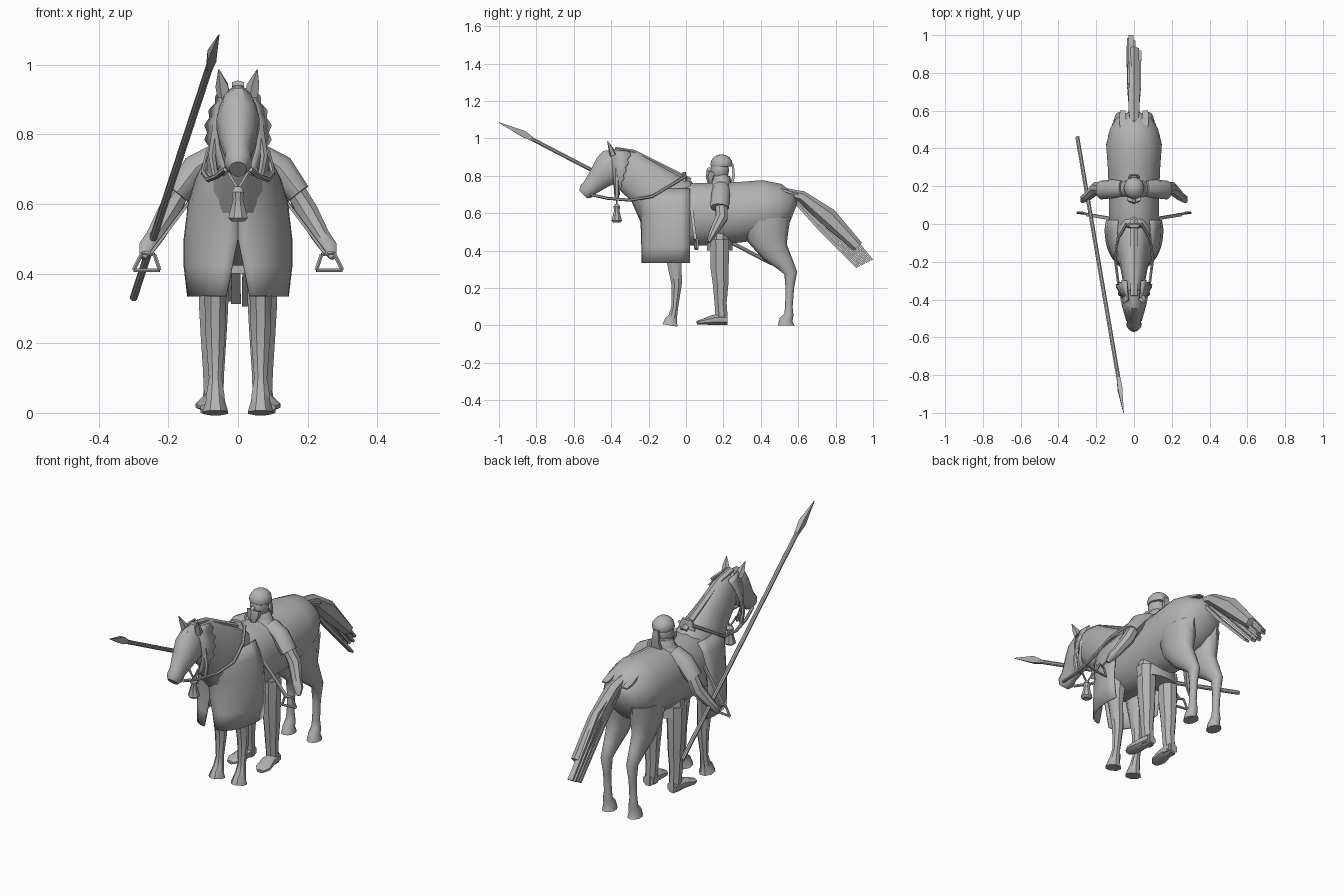
import bpy, bmesh, math, random
from mathutils import Vector

random.seed(4)
if "Cube" in bpy.data.objects:
    bpy.data.objects.remove(bpy.data.objects["Cube"], do_unlink=True)

stone_grey = bpy.data.materials.new("stone_grey")
stone_grey.use_nodes = True
stone_grey.diffuse_color = (.45, .45, .45, 1)
shader = stone_grey.node_tree.nodes["Principled BSDF"]
shader.inputs["Base Color"].default_value = stone_grey.diffuse_color


def finish(name, bm, angle=40):
    """Turn a bmesh into a named, coloured object with sharp edges kept."""
    bmesh.ops.recalc_face_normals(bm, faces=bm.faces[:])
    mesh = bpy.data.meshes.new(name)
    bm.to_mesh(mesh)
    bm.free()
    mesh.materials.append(stone_grey)
    obj = bpy.data.objects.new(name, mesh)
    bpy.context.collection.objects.link(obj)
    bpy.ops.object.select_all(action='DESELECT')
    obj.select_set(True)
    bpy.context.view_layer.objects.active = obj
    bpy.ops.object.shade_smooth_by_angle(angle=math.radians(angle))
    return obj


def loft(name, rings, sides=10, angle=40, turn=.5):
    """Skin elliptical rings (x, y, z, half width, half depth) along a path."""
    bm = bmesh.new()
    centres = [Vector(ring[:3]) for ring in rings]
    loops = []
    for i, ring in enumerate(rings):
        before = centres[max(i - 1, 0)]
        after = centres[min(i + 1, len(rings) - 1)]
        tangent = (after - before).normalized()
        reference = Vector((1, 0, 0)) if abs(tangent.x) < .9 else Vector((0, 0, 1))
        side = (reference - tangent * reference.dot(tangent)).normalized()
        up = side.cross(tangent)
        loop = []
        for k in range(sides):
            a = math.tau * (k + turn) / sides
            offset = side * math.cos(a) * ring[3] + up * math.sin(a) * ring[-1]
            loop.append(bm.verts.new(centres[i] + offset))
        loops.append(loop)
    for lower, upper in zip(loops, loops[1:]):
        for k in range(sides):
            n = (k + 1) % sides
            bm.faces.new((lower[k], lower[n], upper[n], upper[k]))
    bm.faces.new(loops[0])
    bm.faces.new(loops[-1])
    return finish(name, bm, angle)


def at(x, rows):
    """Place (y, z, half width, half depth) rows in one lengthwise plane."""
    return [(x, *row) for row in rows]


def pair(name, rings, **options):
    for label, sign in (("left", 1), ("right", -1)):
        mirrored = [(sign * ring[0], *ring[1:]) for ring in rings]
        loft(label + "_" + name, mirrored, **options)


def tube(points, radius):
    return [(*point, radius, radius) for point in points]


def sheet(name, rows, thickness):
    """Build a thin surface from a grid of points."""
    bm = bmesh.new()
    grid = [[bm.verts.new(point) for point in row] for row in rows]
    for low, high in zip(grid, grid[1:]):
        for k in range(len(low) - 1):
            bm.faces.new((low[k], low[k + 1], high[k + 1], high[k]))
    obj = finish(name, bm)
    solid = obj.modifiers.new("thickness", 'SOLIDIFY')
    solid.thickness = thickness
    solid.offset = 0


def dome(name, centre, size, bottom=-1):
    """Ellipsoid, optionally cut flat below a local height."""
    bm = bmesh.new()
    bmesh.ops.create_uvsphere(bm, u_segments=12, v_segments=8, radius=1)
    for v in bm.verts:
        v.co.z = max(v.co.z, bottom)
        v.co = Vector(centre) + v.co * Vector(size)
    finish(name, bm)


# Horse body, neck and head
loft("horse_body", at(0, [
    (-.2, .6, .07, .11), (-.1, .59, .13, .17), (.1, .595, .135, .17),
    (.28, .605, .14, .165), (.42, .62, .15, .16), (.5, .62, .13, .14),
    (.55, .61, .1, .1), (.575, .6, .05, .06)]), sides=16, angle=60)
loft("horse_neck", at(0, [
    (-.02, .57, .1, .17), (-.1, .645, .11, .18), (-.21, .76, .075, .125),
    (-.32, .84, .055, .11), (-.38, .88, .04, .07)]), sides=14, angle=60)
loft("horse_head", at(0, [
    (-.34, .9, .035, .06), (-.38, .86, .055, .1), (-.42, .83, .064, .09),
    (-.46, .79, .055, .068), (-.51, .74, .038, .048), (-.535, .715, .04, .045),
    (-.55, .7, .025, .03)]), sides=12)
loft("mane_crest", at(0, [
    (-.38, .945, .02, .01), (-.28, .92, .02, .02), (-.13, .845, .02, .02),
    (.02, .77, .02, .02)]), sides=6)
pair("ear", [(.04, -.39, .91, .02, .02), (.045, -.4, .94, .02, .015),
             (.055, -.42, .985, .002, .002)], sides=5)

# Horse legs
pair("front_leg", at(.065, [
    (-.07, .5, .05, .07), (-.065, .36, .035, .045), (-.05, .22, .03, .03),
    (-.06, .1, .02, .02), (-.07, .05, .028, .025), (-.08, .03, .03, .035),
    (-.085, 0, .04, .045)]), sides=8)
pair("hind_leg", at(.075, [
    (.43, .57, .065, .13), (.44, .47, .06, .11), (.475, .395, .045, .075),
    (.525, .335, .035, .05), (.56, .28, .028, .035), (.555, .2, .02, .023),
    (.55, .1, .02, .02), (.55, .06, .025, .025), (.535, .03, .03, .035),
    (.535, 0, .035, .045)]), sides=10, angle=60)

# Tail made of a core and loose locks
loft("tail_core", at(0, [
    (.5, .72, .02, .02), (.62, .69, .035, .03), (.76, .58, .035, .05),
    (.92, .42, .03, .03)]), sides=6)
for i in range(7):
    t = i / 6
    x = random.uniform(-.03, .03)
    loft("tail_lock", [
        (x / 2, .53, .72, .01, .01), (x, .77 - t * .06, .62 - t * .1, .015, .012),
        (x, .995 - t * .08, .35 - t * .04, .02, .008)], sides=4)

# Draped chest cloth with a slit at the front
cloth = []
for z, width, front in ((.335, .142, .235), (.42, .152, .235), (.5, .152, .237),
                        (.6, .14, .242), (.67, .12, .262), (.73, .09, .25)):
    gap = max(0, (.5 - z) * .2)
    half = []
    for k in range(9):
        a = math.pi / 2 * k / 8
        half.append((gap + (width - gap) * math.sin(a) ** .95,
                     -.03 - (front - .03) * math.cos(a) ** .95, z))
    half.append((width * .95, .02, z))
    cloth.append(half)
for label, sign in (("left", 1), ("right", -1)):
    sheet(label + "_chest_cloth", [[(sign * x, y, z) for x, y, z in row]
                                   for row in cloth], .008)

# Scalloped hood edge behind the cheeks, with bridle straps and reins
for label, sign in (("left", 1), ("right", -1)):
    inner, outer = [], []
    for k in range(13):
        t = k / 12
        flare = math.sin(math.pi * t)
        wave = .01 * (k % 2)
        z = .94 - .25 * t
        inner.append((sign * (.03 + .03 * flare), -.4 + .02 * t, z))
        outer.append((sign * (.04 + .045 * flare + wave), -.3 - .07 * t + wave, z - .01))
    sheet(label + "_hood_edge", [inner, outer], .008)
pair("cheek_strap", tube([(.06, -.37, .84), (.075, -.37, .74), (.065, -.37, .68),
                          (.04, -.37, .71)], .012), sides=6)
pair("tassel_cord", tube([(.04, -.37, .71), (.001, -.37, .645)], .005), sides=4)
loft("tassel", at(0, [
    (-.37, .65, .01, .01), (-.37, .635, .02, .02), (-.37, .615, .015, .015),
    (-.37, .56, .03, .03), (-.37, .55, .02, .02)]), sides=8)
pair("rein", tube([(.035, -.51, .7), (.06, -.42, .68), (.085, -.3, .67),
                   (.1, -.18, .69), (.085, -.08, .75), (.04, 0, .8)], .008), sides=6)

# Saddle horn and crupper flaps
loft("saddle_pommel", at(0, [
    (-.01, .74, .06, .02), (-.01, .79, .045, .015), (-.01, .82, .03, .01)]), sides=8)
pair("crupper_flap", at(.06, [
    (.5, .73, .02, .01), (.56, .71, .025, .008), (.6, .7, .02, .005)]), sides=4)

# Stirrups hanging out to the sides
pair("stirrup_strap", [(.13, .03, .62, .006, .012), (.25, .05, .46, .006, .012)], sides=4)
frame = [(.24, .05, .455), (.225, .05, .41), (.3, .06, .41), (.275, .06, .46)]
for start, end in zip(frame, frame[1:] + frame[:1]):
    pair("stirrup_bar", tube([start, end], .006), sides=6)

# Rider legs, boots and tunic
pair("rider_leg", at(.07, [
    (.18, .46, .05, .055), (.18, .3, .045, .052), (.185, .22, .04, .045),
    (.185, .12, .033, .035), (.19, .05, .03, .035), (.19, .01, .03, .035)]), sides=8)
pair("rider_boot", [(.07, .22, .03, .03, .03), (.075, .15, .03, .035, .03),
                    (.085, .09, .02, .04, .016), (.09, .06, .015, .02, .01)], sides=8)
loft("tunic_skirt", at(0, [
    (.18, .55, .1, .07), (.18, .46, .11, .07), (.18, .4, .12, .07)]), sides=12)
loft("rider_torso", at(0, [
    (.18, .5, .09, .06), (.18, .66, .1, .06), (.185, .73, .1, .06),
    (.19, .77, .06, .05), (.19, .82, .03, .03)]), sides=12)

# Rider arms
pair("sleeve", [(.06, .19, .74, .035, .045), (.12, .185, .7, .045, .05),
                (.175, .18, .63, .035, .05)], sides=10)
pair("forearm", [(.165, .19, .64, .03, .035), (.2, .19, .575, .033, .035),
                 (.24, .15, .505, .026, .025), (.262, .135, .475, .025, .02),
                 (.275, .12, .445, .01, .01)], sides=8)

# Rider head, beard, helmet and scarf
dome("rider_face", (0, .18, .83), (.045, .05, .06))
dome("helmet", (0, .19, .86), (.055, .06, .055), bottom=-.2)
loft("beard", at(0, [
    (.14, .82, .04, .03), (.13, .79, .035, .025), (.13, .75, .01, .01)]), sides=6)
dome("nose", (0, .125, .83), (.01, .015, .015))
loft("collar_scarf", at(0, [
    (.19, .75, .07, .05), (.19, .78, .06, .05), (.19, .8, .045, .045)]), sides=10)
loft("scarf_tail", at(0, [
    (.25, .86, .02, .008), (.255, .8, .03, .01), (.24, .74, .05, .01)]), sides=4)

# Lance
loft("lance_shaft", tube([(-.3, .46, .33), (-.08, -.83, 1)], .011), sides=8)
loft("lance_tip", [(-.083, -.81, .99, .012, .012), (-.075, -.87, 1.025, .018, .025),
                   (-.055, -1, 1.085, .002, .002)], sides=4)
